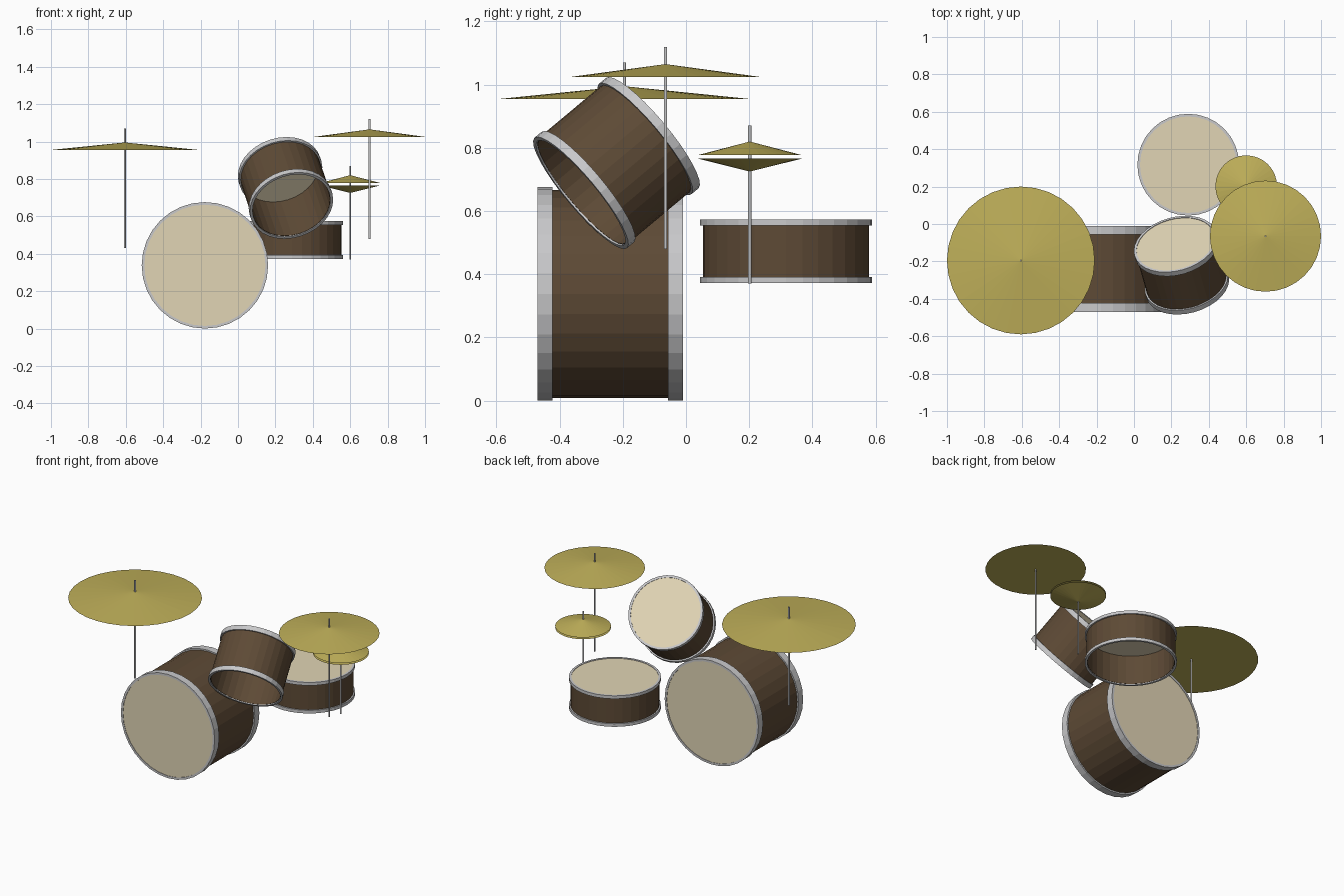
import bpy
import bmesh
import math
from mathutils import Vector

cube = bpy.data.objects.get("Cube")
if cube:
    bpy.data.objects.remove(cube, do_unlink=True)

SIDES = 32


def material(name, rgb):
    mat = bpy.data.materials.new(name)
    mat.use_nodes = True
    mat.diffuse_color = (*rgb, 1)
    mat.node_tree.nodes["Principled BSDF"].inputs["Base Color"].default_value = (*rgb, 1)
    return mat


WOOD = material("dark_brown_wood", (0.11, 0.068, 0.036))
STEEL = material("grey_steel", (0.58, 0.58, 0.59))
SKIN = material("cream_drum_skin", (0.75, 0.66, 0.46))
BRASS = material("brass", (0.52, 0.43, 0.10))


def lathe(name, profile, mat, centre, axis=(0, 0, 1), sides=SIDES):
    """Turn a closed (radius, height) profile around an axis through centre."""
    bm = bmesh.new()
    verts = [bm.verts.new((r, 0, h)) for r, h in profile]
    edges = [bm.edges.new((a, b)) for a, b in zip(verts, verts[1:] + verts[:1])]
    bmesh.ops.spin(bm, geom=verts + edges, cent=(0, 0, 0), axis=(0, 0, 1),
                   angle=math.tau, steps=sides, use_merge=True)
    bmesh.ops.remove_doubles(bm, verts=bm.verts, dist=0.0001)
    bmesh.ops.recalc_face_normals(bm, faces=bm.faces)
    mesh = bpy.data.meshes.new(name)
    bm.to_mesh(mesh)
    bm.free()
    mesh.materials.append(mat)
    obj = bpy.data.objects.new(name, mesh)
    obj.location = centre
    obj.rotation_mode = 'QUATERNION'
    obj.rotation_quaternion = Vector(axis).to_track_quat('Z', 'Y')
    bpy.context.collection.objects.link(obj)
    return obj


def tube(name, outer, inner, low, high, mat, centre, axis):
    lathe(name, [(outer, low), (outer, high), (inner, high), (inner, low)], mat, centre, axis)


def drum(name, centre, axis, radius, length, hoop, skins):
    """Open shell with a hoop at each end and a skin at the chosen ends."""
    half = length / 2
    inner = radius - 0.014
    tube(name + "_shell", radius - 0.009, inner - 0.002, 0.006 - half, half - 0.006,
         WOOD, centre, axis)
    for end, side in (("batter", 1), ("resonant", -1)):
        tube(f"{name}_{end}_hoop", radius, inner, side * (half - hoop), side * half,
             STEEL, centre, axis)
        if end in skins:
            top, bottom = side * (half - 0.003), side * (half - 0.008)
            lathe(f"{name}_{end}_skin", [(0, bottom), (inner, bottom), (inner, top), (0, top)],
                  SKIN, centre, axis)


def cymbal(name, x, y, rim, apex, radius):
    """Shallow cone; an apex under the rim turns it upside down."""
    lathe(name, [(0, 0), (radius, 0), (0, apex - rim)], BRASS, (x, y, rim))


def stand(name, x, y, low, high):
    lathe(name, [(0, low), (0.005, low), (0.005, high), (0, high)], STEEL, (x, y, 0), sides=12)


# Drums
drum("bass_drum", (-0.177, -0.24, 0.338), (0, 1, 0), 0.338, 0.46, 0.047, ("batter", "resonant"))
drum("snare_drum", (0.29, 0.317, 0.473), (0, 0, 1), 0.272, 0.202, 0.02, ("batter",))
drum("tom_drum", (0.254, -0.22, 0.752), (-0.213, 0.75, 0.627), 0.228, 0.302, 0.03, ("batter",))

# Cymbals
cymbal("ride_cymbal", -0.605, -0.195, 0.955, 0.995, 0.395)
cymbal("crash_cymbal", 0.703, -0.065, 1.025, 1.065, 0.297)
cymbal("hi_hat_top", 0.6, 0.202, 0.777, 0.82, 0.165)
cymbal("hi_hat_bottom", 0.6, 0.202, 0.766, 0.725, 0.165)

# Stands
stand("ride_stand", -0.605, -0.195, 0.43, 1.07)
stand("crash_stand", 0.703, -0.065, 0.48, 1.12)
stand("hi_hat_stand", 0.6, 0.202, 0.37, 0.87)
